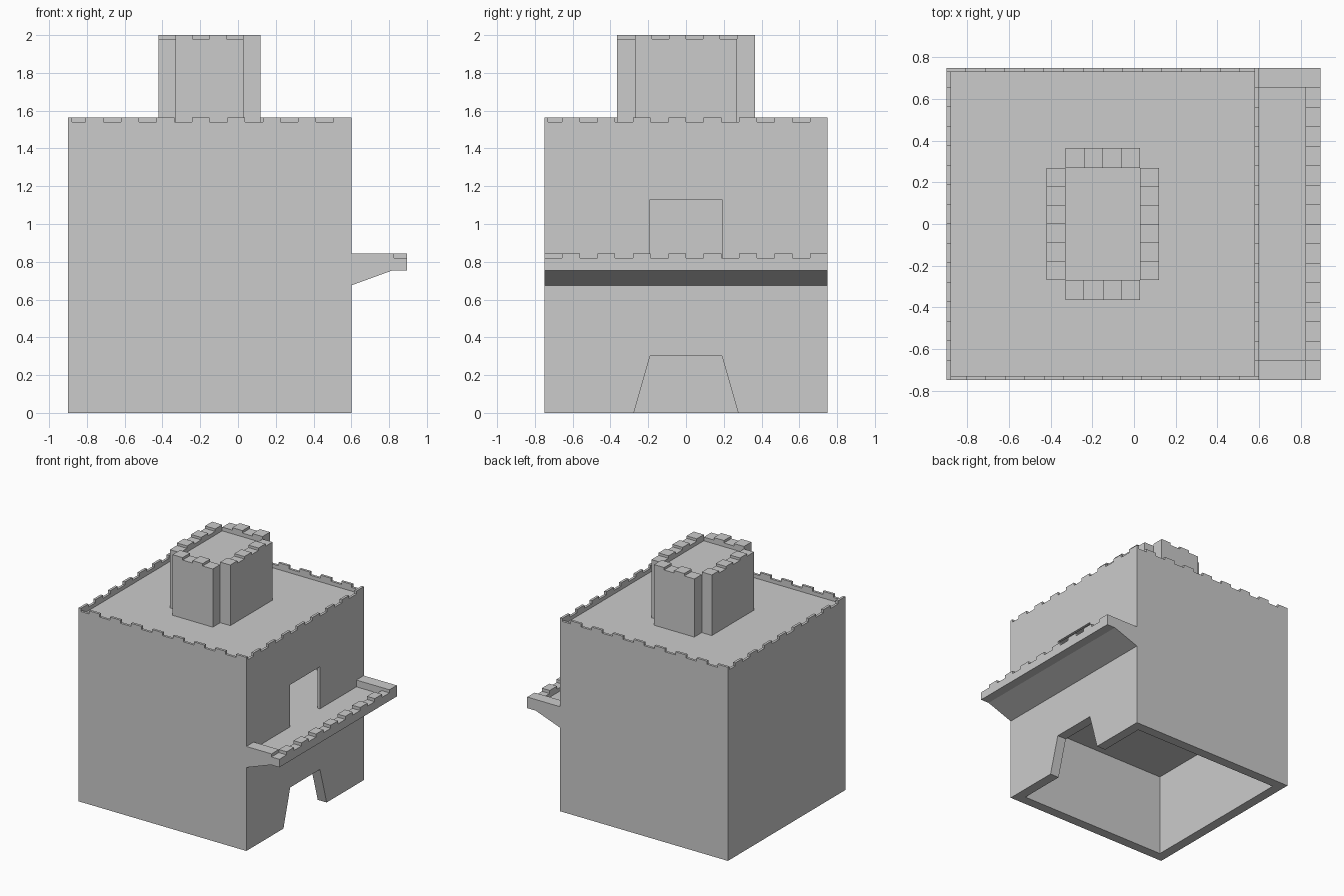
import bpy, bmesh
from mathutils import Vector

if "Cube" in bpy.data.objects:
    bpy.data.objects.remove(bpy.data.objects["Cube"])

stone = bpy.data.materials.new("grey stone")
stone.diffuse_color = (0.6, 0.6, 0.6, 1)
stone.use_nodes = True
stone.node_tree.nodes["Principled BSDF"].inputs["Base Color"].default_value = stone.diffuse_color


def add_box(bm, x0, x1, y0, y1, z0, z1):
    vs = bmesh.ops.create_cube(bm, size=1)["verts"]
    for v in vs:
        v.co = Vector((x1 if v.co.x > 0 else x0,
                       y1 if v.co.y > 0 else y0,
                       z1 if v.co.z > 0 else z0))


def add_prism(bm, points, offset):
    """Extrude a flat outline along an offset."""
    f = bm.faces.new([bm.verts.new(p) for p in points])
    r = bmesh.ops.extrude_face_region(bm, geom=[f], use_keep_orig=True)
    for v in r["geom"]:
        if isinstance(v, bmesh.types.BMVert):
            v.co += Vector(offset)


def add_merlons(bm, start, along, inward, length, count, depth, z0, z1, first):
    """Alternating blocks along one edge; first is the index of the first block."""
    step = length / count
    for i in range(first, count, 2):
        a = Vector(start) + Vector(along) * step * i
        b = a + Vector(along) * step + Vector(inward) * depth
        add_box(bm, min(a.x, b.x), max(a.x, b.x), min(a.y, b.y), max(a.y, b.y), z0, z1)


def finish(bm, name):
    bmesh.ops.recalc_face_normals(bm, faces=bm.faces)
    me = bpy.data.meshes.new(name)
    bm.to_mesh(me)
    bm.free()
    me.materials.append(stone)
    ob = bpy.data.objects.new(name, me)
    bpy.context.scene.collection.objects.link(ob)
    return ob


def cut(target, bm):
    cutter = finish(bm, "cutter")
    cutter.hide_render = True
    m = target.modifiers.new("cut", "BOOLEAN")
    m.operation, m.solver, m.object = "DIFFERENCE", "EXACT", cutter
    bpy.context.view_layer.objects.active = target
    bpy.ops.object.modifier_apply(modifier=m.name)
    bpy.data.objects.remove(cutter)


X0, X1, Y = -0.9, 0.6, 0.75
DIRS = [((1, 0), (0, 1)), ((0, 1), (-1, 0)), ((-1, 0), (0, -1)), ((0, -1), (1, 0))]

# hollow keep: ground room, upper room and sunken roof
bm = bmesh.new()
add_box(bm, X0, X1, -Y, Y, 0, 1.54)
keep = finish(bm, "keep")
for t, z0, z1 in ((0.08, -0.1, 0.675), (0.02, 0.79, 1.49), (0.02, 1.51, 1.65)):
    bm = bmesh.new()
    add_box(bm, X0 + t, X1 - t, -Y + t, Y - t, z0, z1)
    cut(keep, bm)

# tapered gateway below, square doorway above
bm = bmesh.new()
add_prism(bm, [(0.4, -0.305, -0.1), (0.4, 0.305, -0.1), (0.4, 0.19, 0.3), (0.4, -0.19, 0.3)], (0.4, 0, 0))
cut(keep, bm)
bm = bmesh.new()
add_box(bm, 0.5, 0.7, -0.19, 0.19, 0.79, 1.13)
cut(keep, bm)

# battlements round the roof
bm = bmesh.new()
corners = [(X0, -Y), (X1, -Y), (X1, Y), (X0, Y)]
for c, (along, inward) in zip(corners, DIRS):
    add_merlons(bm, c, along, inward, 1.5, 16, 0.02, 1.54, 1.565, 1)
finish(bm, "roof_battlements")

# cross-shaped tower
bm = bmesh.new()
add_box(bm, -0.33, 0.03, -0.27, 0.27, 1.51, 1.95)
add_box(bm, -0.33, 0.03, -0.365, -0.27, 1.51, 1.98)
add_box(bm, -0.33, 0.03, 0.27, 0.365, 1.51, 1.98)
add_box(bm, -0.42, -0.33, -0.27, 0.27, 1.51, 1.98)
add_box(bm, 0.03, 0.12, -0.27, 0.27, 1.51, 1.98)
finish(bm, "tower")

# tower battlements
bm = bmesh.new()
sides = [((-0.33, -0.365), 0.36, 4, 0.095), ((0.12, -0.27), 0.54, 6, 0.09),
         ((0.03, 0.365), 0.36, 4, 0.095), ((-0.42, 0.27), 0.54, 6, 0.09)]
for (c, length, n, depth), (along, inward) in zip(sides, DIRS):
    add_merlons(bm, c, along, inward, length, n, depth, 1.98, 2.0, 0)
finish(bm, "tower_battlements")

# balcony slab with sloping underside
bm = bmesh.new()
add_prism(bm, [(0.6, -Y, 0.675), (0.82, -Y, 0.755), (0.895, -Y, 0.755), (0.895, -Y, 0.79), (0.6, -Y, 0.79)],
          (0, 2 * Y, 0))
finish(bm, "balcony")

# balcony parapet: side walls, front wall and its battlements
bm = bmesh.new()
add_box(bm, 0.6, 0.825, -Y, -0.656, 0.79, 0.845)
add_box(bm, 0.6, 0.825, 0.656, Y, 0.79, 0.845)
add_box(bm, 0.825, 0.895, -Y, Y, 0.79, 0.82)
add_merlons(bm, (0.895, -Y), (0, 1), (-1, 0), 1.5, 16, 0.07, 0.82, 0.845, 1)
finish(bm, "balcony_parapet")
